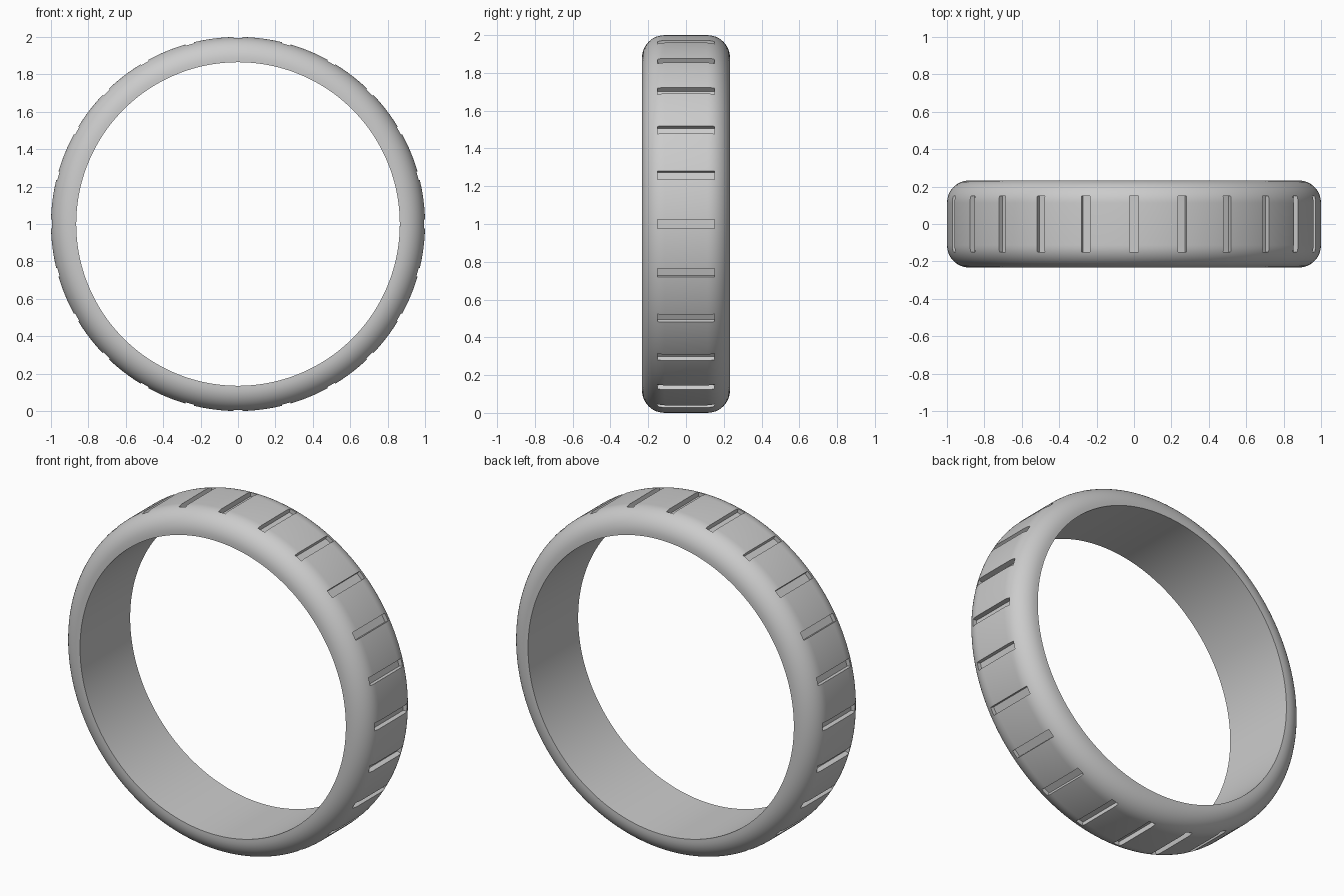
import bpy, bmesh, math
from mathutils import Matrix, Vector

OUTER, INNER, HALF = 1.0, 0.865, 0.233   # ring radii and half width
ROUND = 0.12                             # shoulder radius
SLOTS, STEPS = 24, 192
SLOT_SIZE = (0.1, 0.3, 0.046)            # radial, across, around
SLOT_DEPTH = 0.03
CENTRE = Vector((0, 0, OUTER))

cube = bpy.data.objects.get("Cube")
if cube:
    bpy.data.objects.remove(cube, do_unlink=True)

grey = bpy.data.materials.new("plain grey")
grey.use_nodes = True
colour = (0.6, 0.6, 0.6, 1)
grey.diffuse_color = colour
grey.node_tree.nodes["Principled BSDF"].inputs["Base Color"].default_value = colour


def add_object(name, bm):
    bmesh.ops.recalc_face_normals(bm, faces=bm.faces)
    mesh = bpy.data.meshes.new(name)
    bm.to_mesh(mesh)
    bm.free()
    mesh.materials.append(grey)
    obj = bpy.data.objects.new(name, mesh)
    bpy.context.collection.objects.link(obj)
    return obj


# Ring: a rounded cross-section turned about the y axis
bm = bmesh.new()
shoulder = [(OUTER - ROUND * (1 - math.cos(a)), HALF - ROUND * (1 - math.sin(a)))
            for a in (math.pi / 2 * i / 12 for i in range(13))]
section = [(INNER, HALF)] + shoulder[::-1]
section += [(r, -y) for r, y in section[::-1]]
verts = [bm.verts.new((r, y, OUTER)) for r, y in section]
edges = [bm.edges.new((a, b)) for a, b in zip(verts, verts[1:] + verts[:1])]
bmesh.ops.spin(bm, geom=verts + edges, cent=CENTRE, axis=(0, 1, 0),
               angle=math.tau, steps=STEPS)
bmesh.ops.remove_doubles(bm, verts=bm.verts, dist=0.0001)
ring = add_object("ring_band", bm)

# Cutter: boxes spaced evenly around the outer face
bm = bmesh.new()
reach = OUTER - SLOT_DEPTH + SLOT_SIZE[0] / 2
for i in range(SLOTS):
    place = (Matrix.Translation(CENTRE)
             @ Matrix.Rotation(math.tau * i / SLOTS, 4, 'Y')
             @ Matrix.Translation((reach, 0, 0))
             @ Matrix.Diagonal((*SLOT_SIZE, 1)))
    bmesh.ops.create_cube(bm, size=1, matrix=place)
cutter = add_object("slot_cutter", bm)
cutter.hide_render = True

# Cut the slots, then drop the cutter
cut = ring.modifiers.new("slots", 'BOOLEAN')
cut.operation = 'DIFFERENCE'
cut.solver = 'EXACT'
cut.object = cutter
bpy.ops.object.select_all(action='DESELECT')
ring.select_set(True)
bpy.context.view_layer.objects.active = ring
bpy.ops.object.modifier_apply(modifier=cut.name)
bpy.data.objects.remove(cutter, do_unlink=True)

# Smooth faces with crisp slot and inner edges
bpy.ops.object.shade_smooth_by_angle(angle=math.radians(30))
